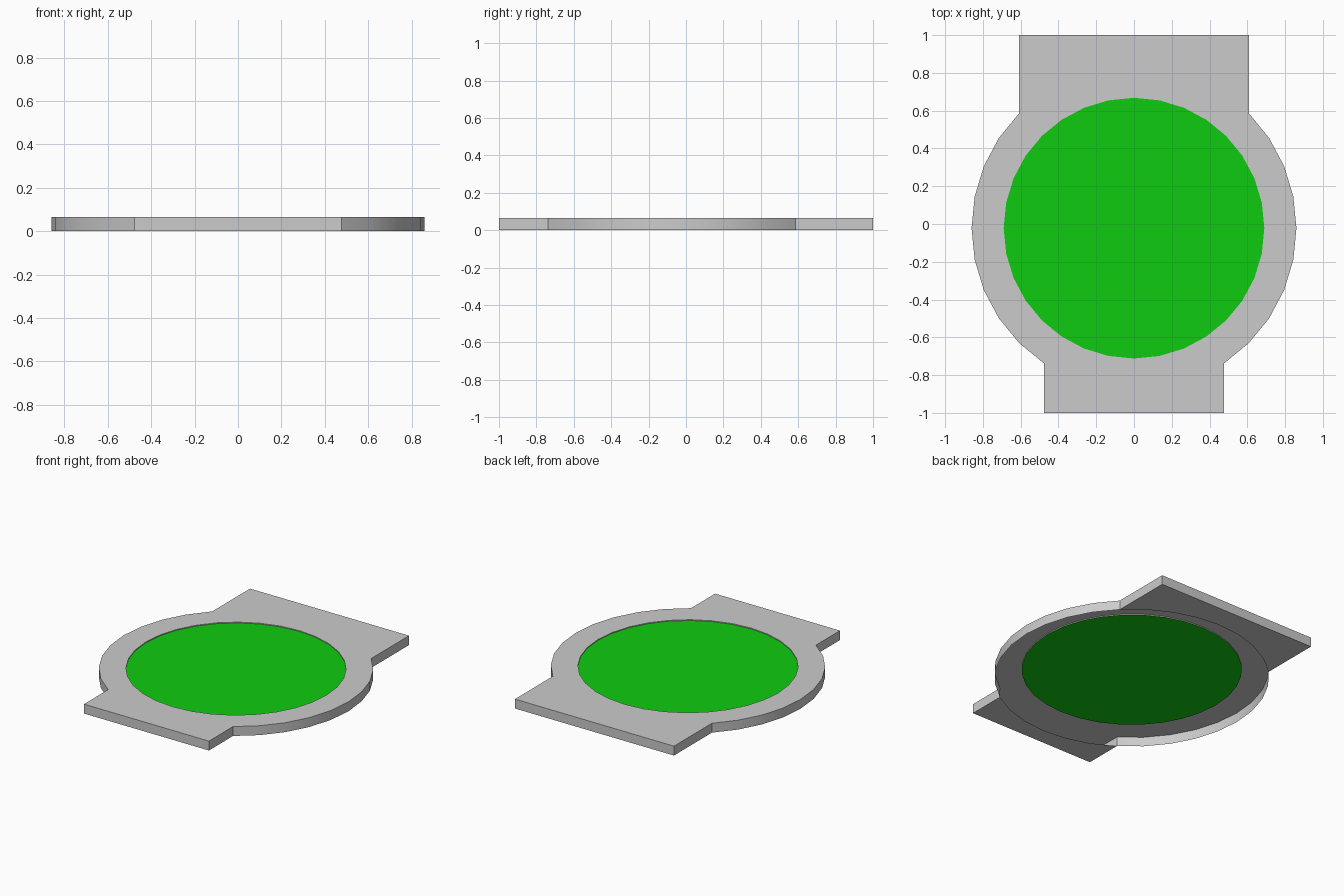
import bpy, bmesh
from math import cos, sin, tau, radians

if "Cube" in bpy.data.objects:
    bpy.data.objects.remove(bpy.data.objects["Cube"])

SIDES, CY = 32, -0.022
R_OUT, R_IN = 0.86, 0.69
TOP, DISC_Z = 0.065, 0.059


def arc(r, z, first, last):
    """Points on the circle, counter-clockwise, from step first to step last."""
    return [(r * cos(tau * i / SIDES), CY + r * sin(tau * i / SIDES), z)
            for i in range(first, last + 1)]


def at_z(pts, z):
    return [(p[0], p[1], z) for p in pts]


def strip(bm, a, b):
    """Row of quads between two equal-length point lists."""
    va, vb = ([bm.verts.new(p) for p in pts] for pts in (a, b))
    for i in range(len(a) - 1):
        bm.faces.new((va[i], va[i + 1], vb[i + 1], vb[i]))


def finish(bm, name):
    bmesh.ops.remove_doubles(bm, verts=bm.verts, dist=1e-5)
    mesh = bpy.data.meshes.new(name)
    bm.to_mesh(mesh)
    bm.free()
    ob = bpy.data.objects.new(name, mesh)
    bpy.context.collection.objects.link(ob)
    bpy.ops.object.select_all(action='DESELECT')
    ob.select_set(True)
    bpy.context.view_layer.objects.active = ob
    bpy.ops.object.shade_smooth_by_angle(angle=radians(30))
    return ob


# Round rim: flat top, short inner lip, outer wall only between the tabs, open below
bm = bmesh.new()
outer, inner = arc(R_OUT, TOP, 0, SIDES), arc(R_IN, TOP, 0, SIDES)
strip(bm, outer, inner)
strip(bm, inner, at_z(inner, DISC_Z))
for first, last in ((12, 21), (27, 36)):
    side = arc(R_OUT, TOP, first, last)
    strip(bm, at_z(side, 0), side)
finish(bm, "rim")

# Tabs: top and bottom plates from the rim arc to a straight end, with three walls
for name, first, last, end in (("rear_tab", 4, 12, 1), ("front_tab", 21, 27, -1)):
    bm = bmesh.new()
    curve = arc(R_OUT, TOP, first, last)
    edge = [(p[0], end, TOP) for p in curve]
    strip(bm, edge, curve)
    strip(bm, at_z(curve, 0), at_z(edge, 0))
    wall = [curve[0]] + edge + [curve[-1]]
    strip(bm, at_z(wall, 0), wall)
    finish(bm, name)

# Green disc set just below the rim
bm = bmesh.new()
bm.faces.new([bm.verts.new(p) for p in arc(R_IN, DISC_Z, 0, SIDES - 1)])
disc = finish(bm, "green_disc")
green = bpy.data.materials.new("green")
green.diffuse_color = (0.005, 0.6, 0.005, 1)
green.use_nodes = True
green.node_tree.nodes["Principled BSDF"].inputs["Base Color"].default_value = green.diffuse_color
disc.data.materials.append(green)
